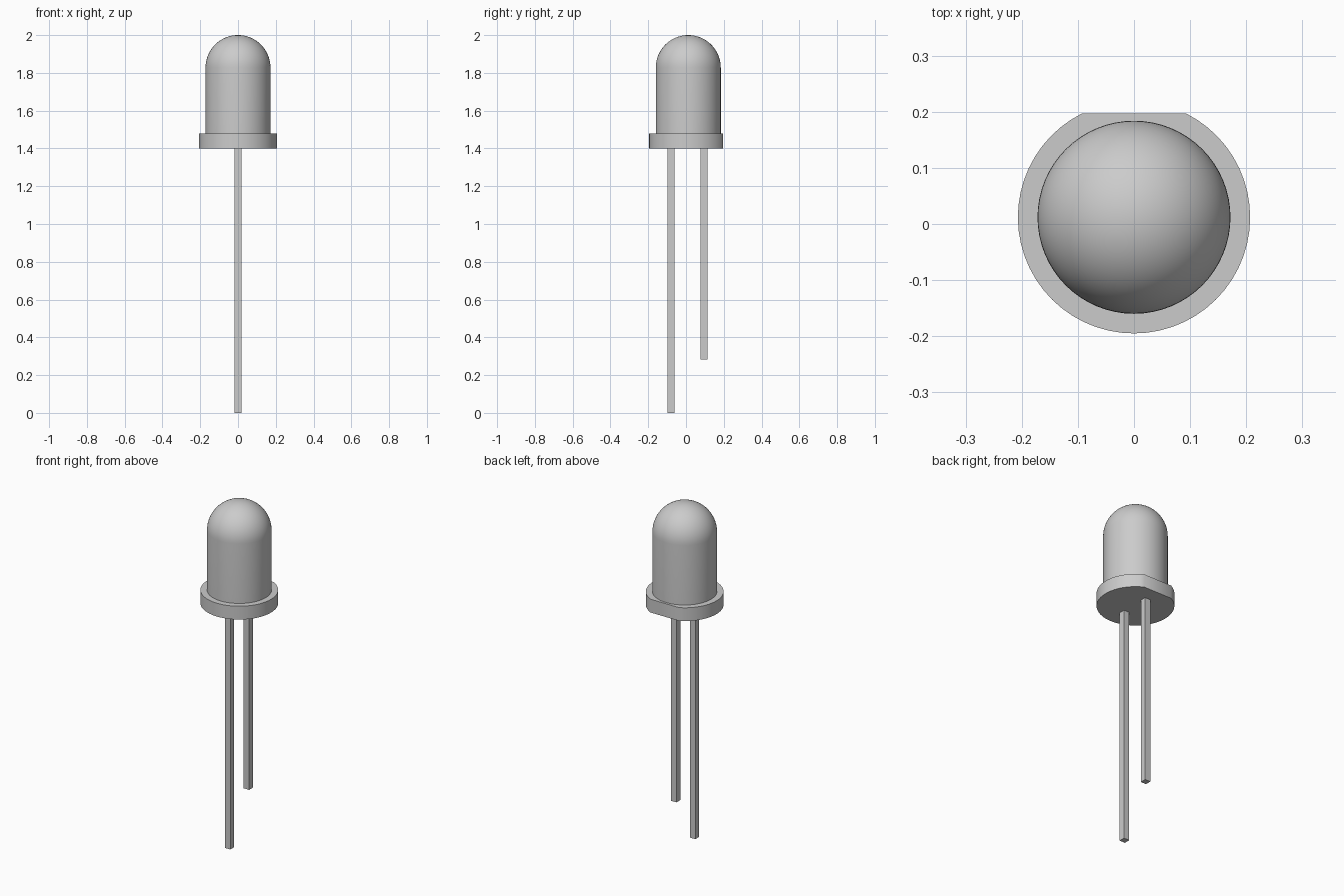
import bpy, bmesh
from math import pi, sin, cos, asin, radians
from mathutils import Vector, Matrix

cube = bpy.data.objects.get("Cube")
if cube:
    bpy.data.objects.remove(cube, do_unlink=True)

grey = bpy.data.materials.new("light_grey")
grey.use_nodes = True
colour = (0.6, 0.6, 0.6, 1)
grey.diffuse_color = colour
grey.node_tree.nodes["Principled BSDF"].inputs["Base Color"].default_value = colour

AXIS_Y = 0.012        # centre line of the lens and rim
RIM_BASE, RIM_TOP = 1.40, 1.478


def finish(bm, name, smooth=True):
    """Turn a bmesh into a named, coloured object."""
    bmesh.ops.recalc_face_normals(bm, faces=bm.faces)
    mesh = bpy.data.meshes.new(name)
    bm.to_mesh(mesh)
    bm.free()
    obj = bpy.data.objects.new(name, mesh)
    mesh.materials.append(grey)
    bpy.context.collection.objects.link(obj)
    if smooth:
        bpy.ops.object.select_all(action='DESELECT')
        obj.select_set(True)
        bpy.context.view_layer.objects.active = obj
        bpy.ops.object.shade_smooth_by_angle(angle=radians(30))
    return obj


# Lens: straight wall and hemispherical top, turned around the centre line
def make_lens(radius=0.172, top=2.0, steps=16, segments=64):
    bm = bmesh.new()
    points = [(radius, RIM_TOP)]
    for i in range(steps + 1):
        a = pi / 2 * i / steps
        points.append((radius * cos(a), top - radius + radius * sin(a)))
    verts = [bm.verts.new((r, AXIS_Y, z)) for r, z in points]
    edges = [bm.edges.new(pair) for pair in zip(verts, verts[1:])]
    bmesh.ops.spin(bm, geom=verts + edges, cent=(0, AXIS_Y, 0), axis=(0, 0, 1),
                   angle=2 * pi, steps=segments)
    bmesh.ops.remove_doubles(bm, verts=bm.verts, dist=0.0005)
    return finish(bm, "lens")


# Rim: disc with a flat cut on its back edge
def make_rim(radius=0.207, flat_y=0.197, segments=48):
    bm = bmesh.new()
    start = asin((flat_y - AXIS_Y) / radius)
    sweep = pi + 2 * start
    outline = []
    for i in range(segments + 1):
        a = start - sweep * i / segments
        outline.append(bm.verts.new((radius * cos(a), AXIS_Y + radius * sin(a), RIM_BASE)))
    base = bm.faces.new(outline)
    new = bmesh.ops.extrude_face_region(bm, geom=[base])["geom"]
    bmesh.ops.translate(bm, vec=Vector((0, 0, RIM_TOP - RIM_BASE)),
                        verts=[v for v in new if isinstance(v, bmesh.types.BMVert)])
    return finish(bm, "rim")


# Leads: square wires, the front one longer
def make_lead(name, y, bottom, width=0.036):
    bm = bmesh.new()
    height = RIM_BASE - bottom
    bmesh.ops.create_cube(bm, size=1, matrix=Matrix.Translation((0, y, bottom + height / 2))
                          @ Matrix.Diagonal((width, width, height, 1)))
    return finish(bm, name, smooth=False)


make_lens()
make_rim()
make_lead("long_lead", -0.079, 0.0)
make_lead("short_lead", 0.096, 0.283)
